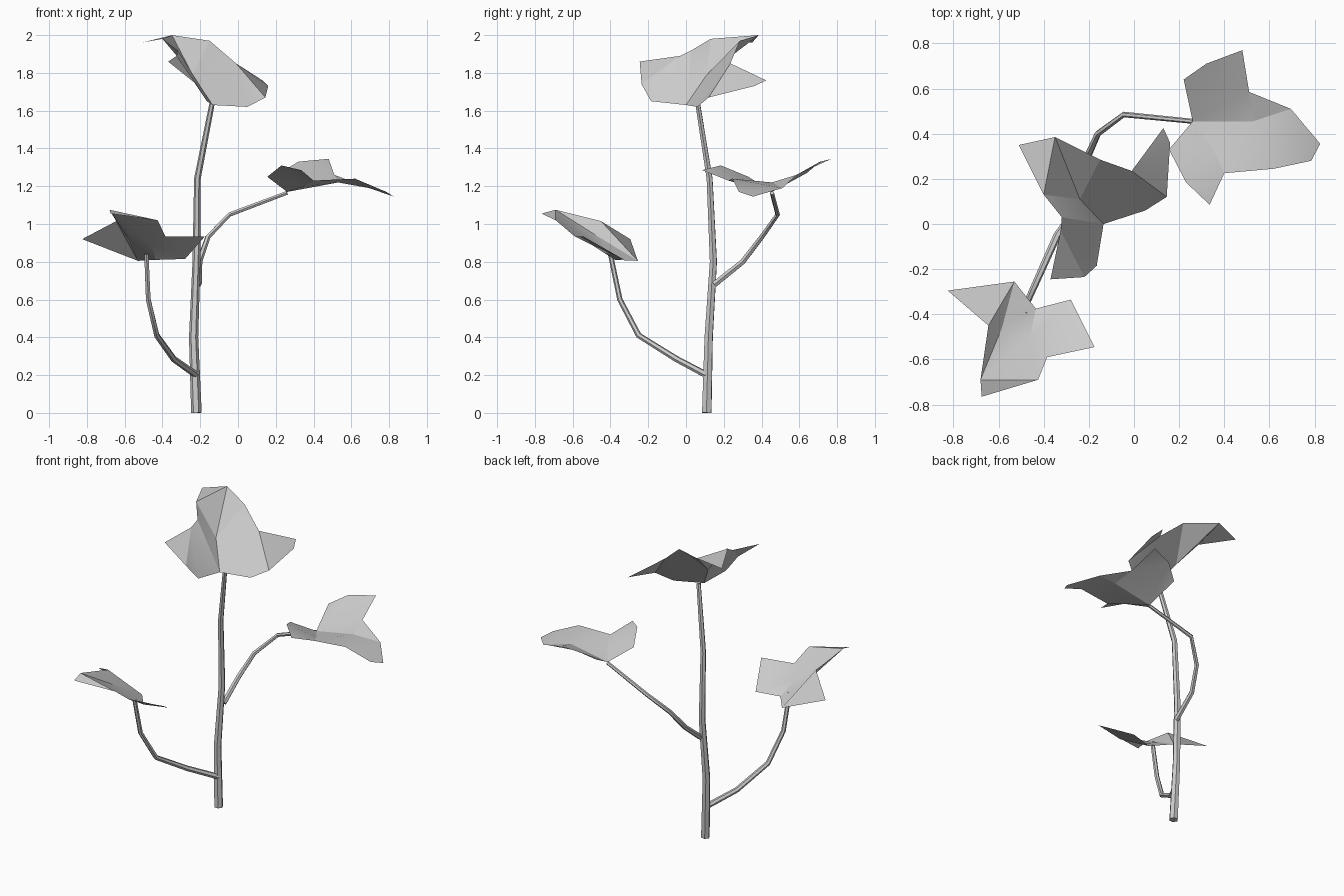
import bpy
import bmesh
from mathutils import Vector
from mathutils.geometry import delaunay_2d_cdt

default_cube = bpy.data.objects.get("Cube")
if default_cube:
    bpy.data.objects.remove(default_cube, do_unlink=True)


def make_material(name, value):
    material = bpy.data.materials.new(name)
    material.use_nodes = True
    colour = (value, value, value, 1)
    material.diffuse_color = colour
    for node in material.node_tree.nodes:
        if node.type == 'BSDF_PRINCIPLED':
            node.inputs["Base Color"].default_value = colour
    return material


plant_grey = make_material("plant_grey", 0.6)


def finish(obj, angle):
    """Shade one object smoothly, keeping its strong creases sharp."""
    bpy.ops.object.select_all(action='DESELECT')
    obj.select_set(True)
    bpy.context.view_layer.objects.active = obj
    if obj.type == 'CURVE':
        bpy.ops.object.convert(target='MESH')
        obj = bpy.context.object
    bpy.ops.object.shade_smooth_by_angle(angle=angle)


def make_stem(name, path, start_radius, end_radius):
    """Six-sided tapering tube along a bent path."""
    curve = bpy.data.curves.new(name, 'CURVE')
    curve.dimensions = '3D'
    curve.bevel_depth = 1
    curve.bevel_resolution = 1
    curve.use_fill_caps = True
    spline = curve.splines.new('POLY')
    spline.points.add(len(path) - 1)
    for i, (point, position) in enumerate(zip(spline.points, path)):
        blend = i / (len(path) - 1)
        point.co = (*position, 1)
        point.radius = start_radius + (end_radius - start_radius) * blend
    curve.materials.append(plant_grey)
    obj = bpy.data.objects.new(name, curve)
    bpy.context.collection.objects.link(obj)
    finish(obj, 0.7)


def make_leaf(name, outline, folds):
    """Thin lobed leaf: an outline filled with triangles through its fold points."""
    points = [Vector(p) for p in outline + folds]
    border = list(range(len(outline)))
    area = sum(points[i - 1].xy.cross(points[i].xy) for i in border)
    if area < 0:
        border.reverse()
    flat = [p.xy for p in points]
    result = delaunay_2d_cdt(flat, [], [border], 1, 0.0001)
    places, triangles, sources = result[0], result[2], result[3]

    mesh = bpy.data.meshes.new(name)
    bm = bmesh.new()
    verts = [bm.verts.new((place.x, place.y, points[source[0]].z))
             for place, source in zip(places, sources)]
    for triangle in triangles:
        bm.faces.new([verts[i] for i in triangle])
    bm.normal_update()
    for face in bm.faces:
        if face.normal.z < 0:
            face.normal_flip()
    bm.to_mesh(mesh)
    bm.free()
    mesh.materials.append(plant_grey)
    obj = bpy.data.objects.new(name, mesh)
    bpy.context.collection.objects.link(obj)
    finish(obj, 0.35)


# Main stem and the two side branches
make_stem("main_stem", [
    (-.22, .11, 0), (-.235, .12, .4), (-.22, .145, .8),
    (-.215, .125, 1.24), (-.135, .06, 1.65)], .028, .014)
make_stem("left_branch", [
    (-.21, .15, .68), (-.205, .3, .8), (-.16, .4, .93),
    (-.045, .485, 1.05), (.26, .455, 1.165)], .018, .011)
make_stem("right_branch", [
    (-.22, .11, .2), (-.34, -.05, .285), (-.43, -.25, .41),
    (-.475, -.35, .6), (-.485, -.4, .84)], .018, .013)

# Top leaf
make_leaf("top_leaf", [
    (-.51, .35, 1.96), (-.35, .385, 2), (-.15, .285, 1.97),
    (-.01, .235, 1.85), (.13, .425, 1.76), (.16, .36, 1.73),
    (.145, .12, 1.67), (.05, .06, 1.62), (-.135, 0, 1.63),
    (-.165, -.185, 1.65), (-.22, -.235, 1.74), (-.37, -.245, 1.86),
    (-.325, -.03, 1.89), (-.32, .03, 1.92), (-.4, .13, 1.98)],
    [(-.24, .11, 1.79)])

# Leaf on the left branch
make_leaf("left_leaf", [
    (.22, .64, 1.27), (.32, .71, 1.33), (.48, .77, 1.345),
    (.51, .585, 1.26), (.695, .51, 1.19), (.825, .355, 1.145),
    (.785, .28, 1.17), (.62, .245, 1.24), (.4, .225, 1.23),
    (.335, .085, 1.285), (.23, .185, 1.31), (.155, .33, 1.25),
    (.26, .455, 1.17)],
    [(.53, .455, 1.22), (.35, .33, 1.2)])

# Leaf on the right branch
make_leaf("right_leaf", [
    (-.825, -.295, .92), (-.53, -.255, .805), (-.435, -.375, .81),
    (-.28, -.335, .815), (-.175, -.545, .935), (-.385, -.59, .935),
    (-.425, -.69, 1.02), (-.675, -.765, 1.055), (-.68, -.69, 1.075),
    (-.645, -.45, 1.015)],
    [(-.585, -.46, .93), (-.46, -.5, .89)])
